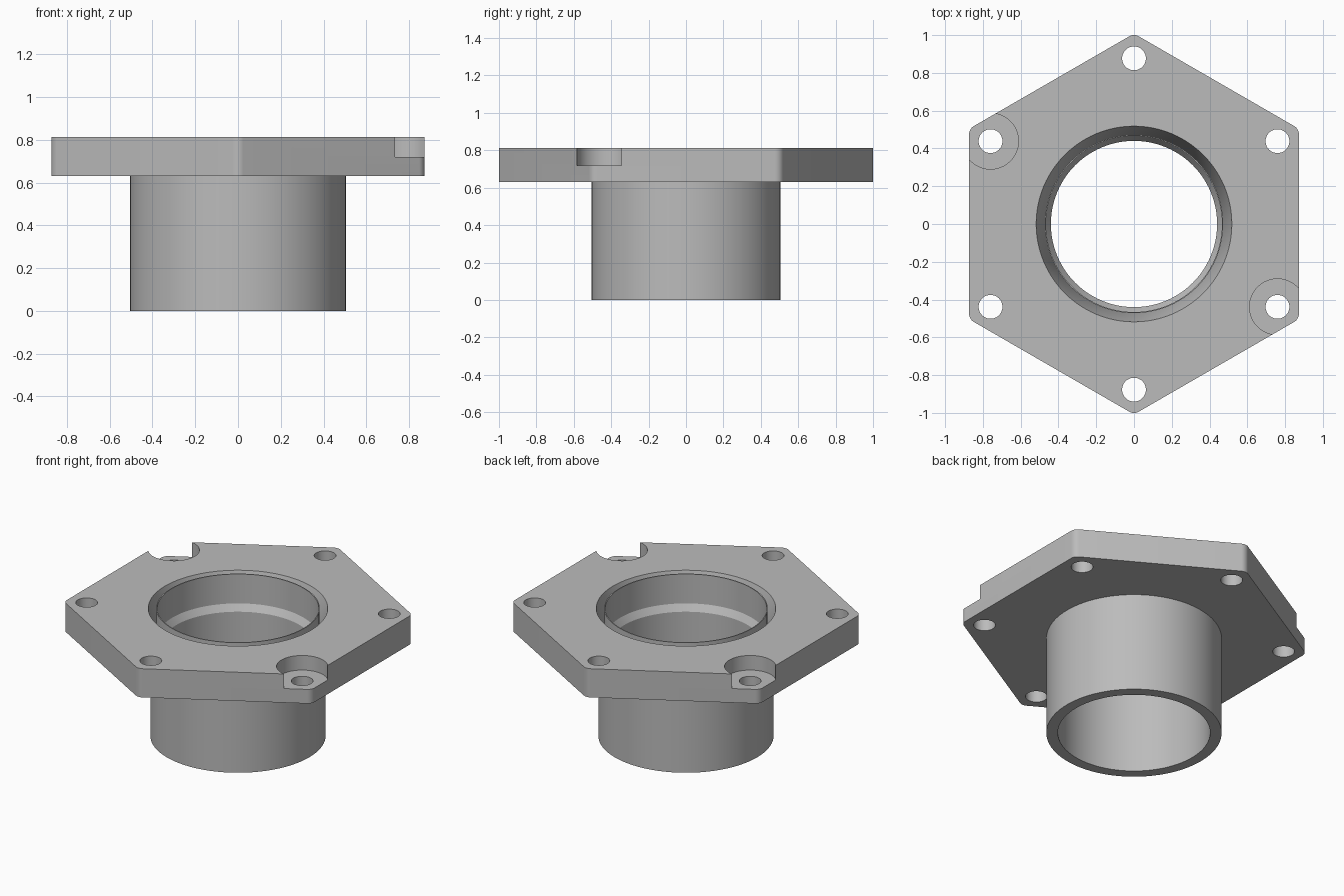
import bpy, bmesh
from math import sin, cos, radians, tau

TOP, UNDER = 0.813, 0.63     # plate faces
APOTHEM, FILLET = 0.873, 0.05
BOLT_CIRCLE = 0.877

cube = bpy.data.objects.get("Cube")
if cube:
    bpy.data.objects.remove(cube, do_unlink=True)

steel = bpy.data.materials.new("plain grey steel")
steel.use_nodes = True
grey = (0.5, 0.5, 0.5, 1)
steel.diffuse_color = grey
steel.node_tree.nodes["Principled BSDF"].inputs["Base Color"].default_value = grey


def make_object(name, bm):
    bmesh.ops.recalc_face_normals(bm, faces=bm.faces)
    mesh = bpy.data.meshes.new(name)
    bm.to_mesh(mesh)
    bm.free()
    mesh.materials.append(steel)
    obj = bpy.data.objects.new(name, mesh)
    bpy.context.collection.objects.link(obj)
    return obj


def revolve(name, profile, steps, centre=(0, 0), closed=True):
    """Turn an (r, z) profile about a vertical axis; open ends get caps."""
    bm = bmesh.new()
    rings = []
    for r, z in profile:
        rings.append([bm.verts.new((centre[0] + r * cos(tau * i / steps),
                                    centre[1] + r * sin(tau * i / steps), z))
                      for i in range(steps)])
    pairs = list(zip(rings, rings[1:]))
    if closed:
        pairs.append((rings[-1], rings[0]))
    else:
        bm.faces.new(rings[0])
        bm.faces.new(rings[-1])
    for a, b in pairs:
        for i in range(steps):
            j = (i + 1) % steps
            bm.faces.new((a[i], a[j], b[j], b[i]))
    return make_object(name, bm)


def select_only(obj):
    bpy.ops.object.select_all(action='DESELECT')
    obj.select_set(True)
    bpy.context.view_layer.objects.active = obj


def cut(obj, cutter):
    cutter.hide_render = True
    mod = obj.modifiers.new("cut", 'BOOLEAN')
    mod.operation, mod.solver, mod.object = 'DIFFERENCE', 'EXACT', cutter
    select_only(obj)
    bpy.ops.object.modifier_apply(modifier=mod.name)
    bpy.data.objects.remove(cutter, do_unlink=True)


def smooth(obj):
    select_only(obj)
    bpy.ops.object.shade_smooth_by_angle(angle=radians(25))


# Hexagonal plate with rounded corners
bm = bmesh.new()
outline = []
corner_radius = (APOTHEM - FILLET) / cos(radians(30))
for k in range(6):
    mid = radians(30 + 60 * k)
    for step in range(-4, 5):
        a = mid + radians(30) * step / 4
        outline.append(bm.verts.new((corner_radius * cos(mid) + FILLET * cos(a),
                                     corner_radius * sin(mid) + FILLET * sin(a), UNDER)))
base = bm.faces.new(outline)
up = bmesh.ops.extrude_face_region(bm, geom=[base])["geom"]
bmesh.ops.translate(bm, vec=(0, 0, TOP - UNDER),
                    verts=[v for v in up if isinstance(v, bmesh.types.BMVert)])
plate = make_object("hexagonal_plate", bm)

# Tapered centre opening
cut(plate, revolve("opening_cutter",
                   [(0.47, 0.5), (0.47, 0.645), (0.518, TOP), (0.518, 0.9)], 96, closed=False))

# Bolt holes, two opposite ones with a counterbore
for k in range(6):
    a = radians(30 + 60 * k)
    profile = [(0.063, 0.5), (0.063, 0.9)]
    if k in (2, 5):
        profile = [(0.063, 0.5), (0.063, 0.72), (0.148, 0.72), (0.148, 0.9)]
    cut(plate, revolve("bolt_cutter", profile, 48,
                       (BOLT_CIRCLE * cos(a), BOLT_CIRCLE * sin(a)), closed=False))
smooth(plate)

# Pipe with a sloped inner ledge and a thin lip rising through the plate
pipe = revolve("pipe", [(0.44, 0), (0.506, 0), (0.506, 0.633), (0.472, 0.64), (0.472, TOP),
                        (0.466, TOP), (0.466, 0.626), (0.44, 0.585)], 96)
smooth(pipe)
